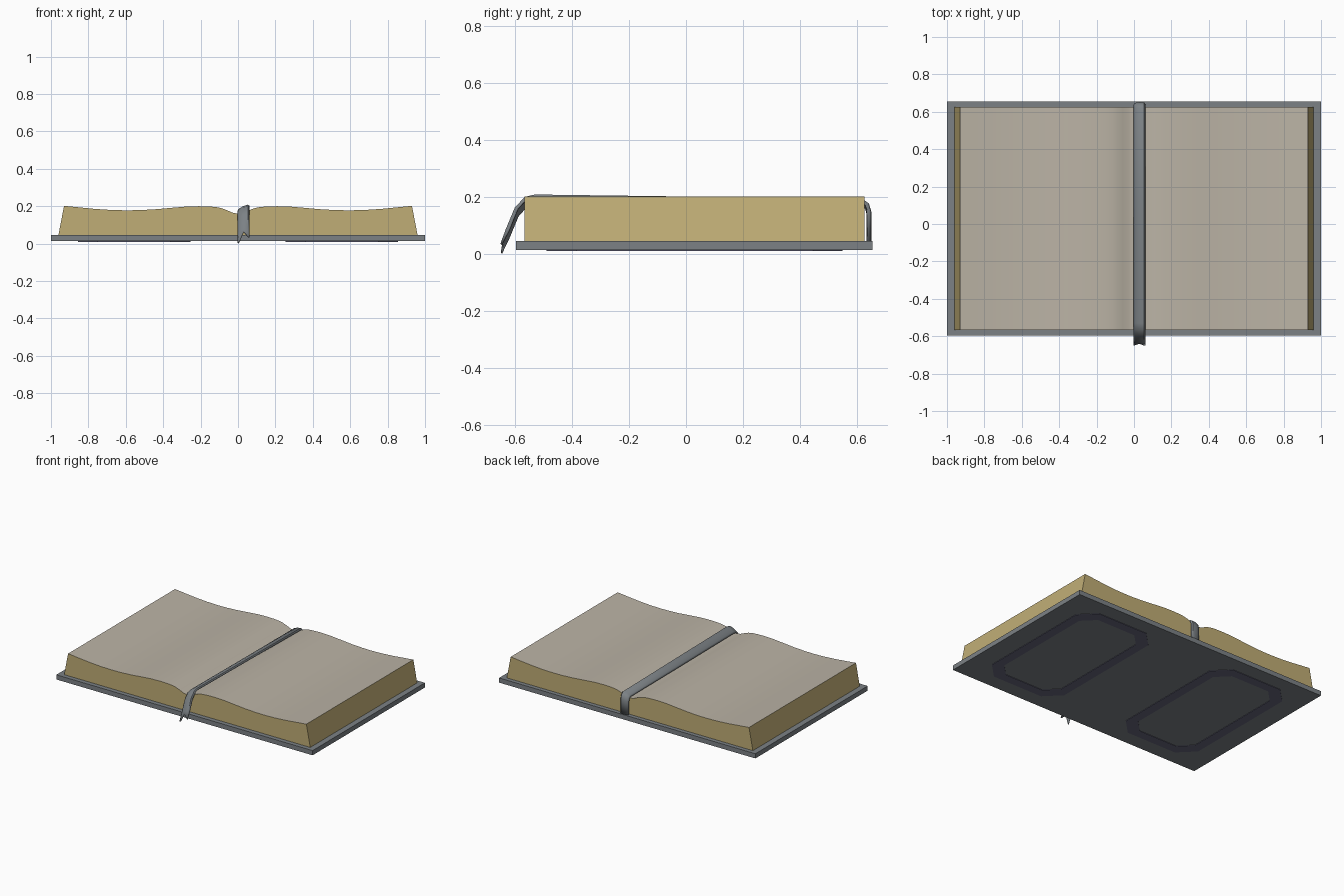
import bpy, bmesh, math
from mathutils import Vector

if "Cube" in bpy.data.objects:
    bpy.data.objects.remove(bpy.data.objects["Cube"])


def material(name, rgb):
    m = bpy.data.materials.new(name)
    m.diffuse_color = (*rgb, 1)
    m.use_nodes = True
    m.node_tree.nodes["Principled BSDF"].inputs["Base Color"].default_value = m.diffuse_color
    return m


GREY = material("slate grey", (0.20, 0.22, 0.235))
PAPER = material("aged paper", (0.50, 0.455, 0.38))
GOLD = material("gilt page edge", (0.53, 0.42, 0.18))
INDIGO = material("dark indigo", (0.13, 0.13, 0.20))


def make(name, verts, faces, *mats):
    bm = bmesh.new()
    vs = [bm.verts.new(v) for v in verts]
    for f in faces:
        bm.faces.new([vs[i] for i in f])
    bmesh.ops.recalc_face_normals(bm, faces=bm.faces)
    me = bpy.data.meshes.new(name)
    bm.to_mesh(me)
    bm.free()
    ob = bpy.data.objects.new(name, me)
    bpy.context.collection.objects.link(ob)
    for m in mats:
        me.materials.append(m)
    return ob


def smooth(ob, angle=35):
    bpy.ops.object.select_all(action='DESELECT')
    ob.select_set(True)
    bpy.context.view_layer.objects.active = ob
    bpy.ops.object.shade_smooth_by_angle(angle=math.radians(angle))


# Cover board
y0, y1, z0, z1 = -0.597, 0.655, 0.013, 0.046
make("cover", [(x, y, z) for x in (-1, 1) for y in (y0, y1) for z in (z0, z1)],
     [(0, 1, 3, 2), (4, 6, 7, 5), (0, 4, 5, 1), (2, 3, 7, 6), (0, 2, 6, 4), (1, 5, 7, 3)], GREY)

# Page block: mirrored wavy profile extruded along y
half = [(0.03, .166), (0.06, .179), (0.09, .190), (0.12, .196), (0.16, .199), (0.21, .200),
        (0.28, .198), (0.36, .191), (0.45, .183), (0.53, .179), (0.6, .178), (0.68, .180),
        (0.77, .186), (0.85, .194), (0.93, .202), (0.96, .046)]
prof = [(-x, z) for x, z in reversed(half)] + [(0, .160)] + half
n = len(prof)
verts = [(x, y, z) for y in (-0.566, 0.626) for x, z in prof]
faces = [(i, (i + 1) % n, n + (i + 1) % n, n + i) for i in range(n)]
faces += [tuple(range(n)), tuple(range(n, 2 * n))]
pages = make("pages", verts, faces, GOLD, PAPER)
for p in pages.data.polygons:
    p.material_index = 1 if p.normal.z > 0.6 else 0
smooth(pages)

# Ribbon: path stations (y, z at left edge, z at right edge), crowned across its width
path = [(0.648, .046, .046), (0.648, .140, .150), (0.640, .166, .178), (0.620, .178, .193),
        (0.12, .180, .201), (-0.53, .185, .210), (-0.565, .177, .202), (-0.60, .138, .165),
        (-0.632, .062, .088), (-0.652, .004, .034)]
cols = [(0, .012), (.006, .004), (.030, 0), (.053, .002), (.060, .012)]
verts = []
for k, (y, zl, zr) in enumerate(path):
    a, b = path[max(k - 1, 0)], path[min(k + 1, len(path) - 1)]
    t = Vector((0, b[0] - a[0], b[1] - a[1])).normalized()
    out = Vector((0, t.z, -t.y))
    for x, drop in cols:
        p = Vector((x, y, zl + (zr - zl) * x / 0.06)) - out * drop
        if k == len(path) - 1:
            # swallowtail notch at the loose end
            cut = max(0, 1 - abs(x - 0.03) / 0.027)
            p -= t * 0.045 * cut
            if drop > 0.01:
                p += out * drop * 0.6
        verts.append(p)
c = len(cols)
faces = [(r * c + i, r * c + i + 1, (r + 1) * c + i + 1, (r + 1) * c + i)
         for r in range(len(path) - 1) for i in range(c - 1)]
ribbon = make("ribbon_bookmark", verts, faces, GREY)
sol = ribbon.modifiers.new("thickness", 'SOLIDIFY')
sol.thickness = 0.007
sol.offset = 0
smooth(ribbon, 50)


# Painted octagonal frames under both covers
def octagon(cx, cy, hx, hy, ch, z):
    pts = [(hx, hy - ch), (hx - ch, hy), (ch - hx, hy), (-hx, hy - ch),
           (-hx, ch - hy), (ch - hx, -hy), (hx - ch, -hy), (hx, ch - hy)]
    return [(cx + x, cy + y, z) for x, y in pts]


for side, name in ((-1, "left"), (1, "right")):
    cx, cy = side * 0.555, 0.03
    verts = []
    for z in (0.010, 0.0135):
        verts += octagon(cx, cy, 0.30, 0.52, 0.105, z) + octagon(cx, cy, 0.235, 0.455, 0.085, z)
    faces = []
    for i in range(8):
        j = (i + 1) % 8
        faces += [(i, j, 8 + j, 8 + i), (16 + i, 16 + j, 24 + j, 24 + i),
                  (i, j, 16 + j, 16 + i), (8 + i, 8 + j, 24 + j, 24 + i)]
    make(name + "_cover_frame", verts, faces, INDIGO)
